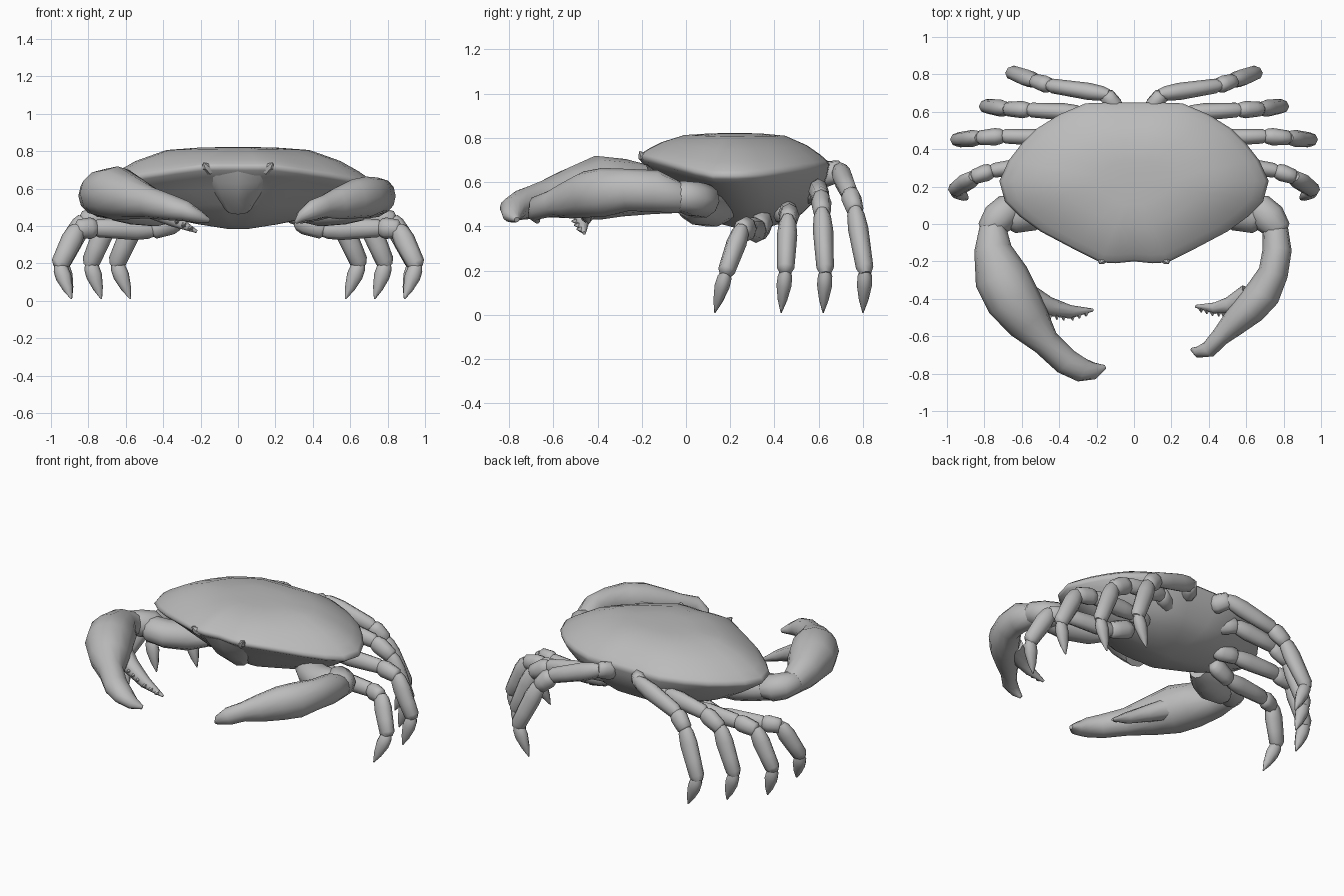
import bpy, bmesh, math
from mathutils import Vector

if "Cube" in bpy.data.objects:
    bpy.data.objects.remove(bpy.data.objects["Cube"], do_unlink=True)

shell_grey = bpy.data.materials.new("shell_grey")
shell_grey.use_nodes = True
GREY = (0.5, 0.5, 0.5, 1)
shell_grey.diffuse_color = GREY
shell_grey.node_tree.nodes["Principled BSDF"].inputs["Base Color"].default_value = GREY


def finish(bm, name, angle=60):
    bmesh.ops.recalc_face_normals(bm, faces=bm.faces)
    mesh = bpy.data.meshes.new(name)
    bm.to_mesh(mesh)
    bm.free()
    mesh.materials.append(shell_grey)
    obj = bpy.data.objects.new(name, mesh)
    bpy.context.collection.objects.link(obj)
    bpy.ops.object.select_all(action="DESELECT")
    obj.select_set(True)
    bpy.context.view_layer.objects.active = obj
    bpy.ops.object.shade_smooth_by_angle(angle=math.radians(angle))


def skin(bm, rings):
    """Bridge closed rings of points and cap both ends."""
    rows = [[bm.verts.new(p) for p in ring] for ring in rings]
    n = len(rows[0])
    for a, b in zip(rows, rows[1:]):
        for i in range(n):
            j = (i + 1) % n
            bm.faces.new((a[i], a[j], b[j], b[i]))
    bm.faces.new(rows[0])
    bm.faces.new(rows[-1])


def loft(bm, stations, up=(0, 0, 1), side=1, n=10):
    """Stations are x, y, z, half width, half height."""
    pts = [Vector((s[0] * side, s[1], s[2])) for s in stations]
    rings = []
    for i, (p, s) in enumerate(zip(pts, stations)):
        t = (pts[min(i + 1, len(pts) - 1)] - pts[max(i - 1, 0)]).normalized()
        u = t.cross(Vector(up)).normalized()
        v = u.cross(t)
        angles = [math.tau * k / n for k in range(n)]
        rings.append([p + u * s[3] * math.cos(a) + v * s[-1] * math.sin(a) for a in angles])
    skin(bm, rings)


def segment(bm, a, b, r, side, profile):
    """One bulging limb segment, flattened front to back and narrowed at its joints."""
    a, b = Vector(a), Vector(b)
    loft(bm, [(*a.lerp(b, t), r * f, r * f * .8) for t, f in profile], (0, 1, 0), side, 8)


def ramp(x, knots):
    for (x0, y0), (x1, y1) in zip(knots, knots[1:]):
        if x <= x1:
            return y0 + (y1 - y0) * max(0, x - x0) / (x1 - x0)
    return knots[-1][1]


# Body: one outline scaled into domed top layers and a tapering belly
half = [(0, -.2), (.1, -.21), (.18, -.205), (.33, -.13), (.5, -.04), (.61, .04),
        (.69, .12), (.72, .23), (.67, .34), (.6, .43), (.52, .51), (.4, .585),
        (.26, .645), (.12, .65), (0, .65)]
outline = half + [(-x, y) for x, y in half[-2:0:-1]]
rim = [(-.2, .72), (.1, .63), (.29, .63), (.5, .66), (.65, .68)]
# Each layer: scale, height aimed for, share of the way there, backward shift
layers = [(.12, .822, 1, 0), (.28, .82, 1, 0), (.53, .82, .93, 0), (.76, .82, .62, 0),
          (.9, .82, .32, 0), (.975, .82, .12, 0), (1, .82, 0, 0), (.985, .4, .07, .002),
          (.93, .4, .18, .02), (.83, .4, .38, .04), (.69, .42, .68, .055),
          (.53, .43, .93, .065), (.3, .41, 1, .07), (.08, .385, 1, .07)]
rings = []
for scale, goal, mix, back in layers:
    ring = []
    for x, y in outline:
        z = ramp(y, rim)
        ring.append((x * scale, .22 + back + (y - .22) * scale, z + (goal - z) * mix))
    rings.append(ring)
bm = bmesh.new()
skin(bm, rings)
finish(bm, "body_shell", 120)

# Mouth plates under the front rim, with a small spine at each corner
bm = bmesh.new()
loft(bm, [(0, -.16, .71, .18, .03), (0, -.125, .65, .155, .045),
          (0, -.07, .57, .12, .05), (0, .01, .49, .07, .04)], (0, 1, 0), 1, 8)
for s in (1, -1):
    loft(bm, [(.15, -.17, .7, .03), (.175, -.2, .72, .02), (.185, -.21, .738, .004)], side=s, n=6)
finish(bm, "mouth_plates", 35)

# Walking legs: hip, shoulder, knee, wrist, ankle, tip
legs = {
    "first": [(.32, .35, .43), (.46, .33, .38), (.76, .285, .39), (.86, .25, .385), (.955, .18, .19), (.89, .13, .01)],
    "second": [(.27, .43, .47), (.4, .46, .46), (.7, .47, .455), (.83, .46, .43), (.945, .45, .2), (.89, .43, .01)],
    "third": [(.17, .53, .56), (.29, .595, .57), (.56, .61, .53), (.68, .615, .46), (.79, .63, .2), (.73, .62, .01)],
    "rear": [(.09, .61, .63), (.15, .695, .65), (.45, .74, .55), (.53, .765, .47), (.65, .81, .2), (.575, .8, .01)],
}
bulge = [(-.06, .6), (.06, .88), (.3, 1.03), (.65, .95), (.95, .88), (1.06, .55)]
claw_tip = [(-.06, .55), (.12, .9), (.35, .95), (.7, .6), (1, .08)]
radii = [.06, .056, .056, .056, .045]
for name, joints in legs.items():
    for label, side in (("left", 1), ("right", -1)):
        bm = bmesh.new()
        for i, r in enumerate(radii):
            segment(bm, joints[i], joints[i + 1], r, side, claw_tip if i == 4 else bulge)
        finish(bm, f"{label}_{name}_leg")

# Claw arms and wrists
for label, side in (("left", 1), ("right", -1)):
    bm = bmesh.new()
    loft(bm, [(.34, .18, .47, .05), (.44, .12, .48, .085), (.56, .06, .49, .1, .085),
              (.65, .04, .505, .09, .08), (.7, .035, .52, .05)], side=side)
    loft(bm, [(.62, .1, .5, .05), (.67, .08, .515, .085, .08), (.725, .03, .525, .09, .08),
              (.77, -.03, .54, .07), (.78, -.07, .55, .03)], side=side)
    finish(bm, f"{label}_claw_arm")

# Claws: palm running into the fixed finger, plus a toothed movable finger
claws = [
    ("right_large", -1,
     [(.71, .05, .53, .04), (.75, -.02, .535, .075), (.755, -.13, .56, .1, .105),
      (.71, -.28, .575, .145, .13), (.65, -.4, .575, .145, .145), (.565, -.52, .55, .12, .115),
      (.47, -.635, .525, .075, .085), (.365, -.735, .5, .072, .07), (.28, -.78, .48, .065, .055),
      (.21, -.785, .45, .045, .035), (.155, -.765, .43, .012)],
     [(.58, -.38, .54, .07), (.46, -.44, .49, .052), (.34, -.47, .43, .036), (.22, -.46, .37, .008)]),
    ("left_small", 1,
     [(.71, .05, .53, .04), (.755, -.03, .53, .07), (.765, -.14, .56, .078, .095),
      (.745, -.26, .565, .08, .095), (.69, -.37, .555, .095, .11), (.62, -.45, .545, .09, .105),
      (.53, -.535, .52, .07, .085), (.46, -.605, .505, .05, .06), (.4, -.67, .485, .045, .055),
      (.34, -.685, .45, .03, .03), (.31, -.67, .42, .01)],
     [(.61, -.38, .53, .06), (.51, -.435, .495, .045), (.43, -.45, .46, .03), (.33, -.44, .42, .008)]),
]
for name, side, palm, finger in claws:
    bm = bmesh.new()
    loft(bm, palm, side=side, n=12)
    finish(bm, f"{name}_claw")
    bm = bmesh.new()
    loft(bm, finger, side=side, n=8)
    for a, b in zip(finger[1:], finger[2:]):
        for t in (.1, .4, .7):
            x, y, z, r = (p + (q - p) * t for p, q in zip(a, b))
            loft(bm, [(x, y - r * .6, z, .018), (x, y - r - .015, z, .003)], side=side, n=5)
    finish(bm, f"{name}_movable_finger")
